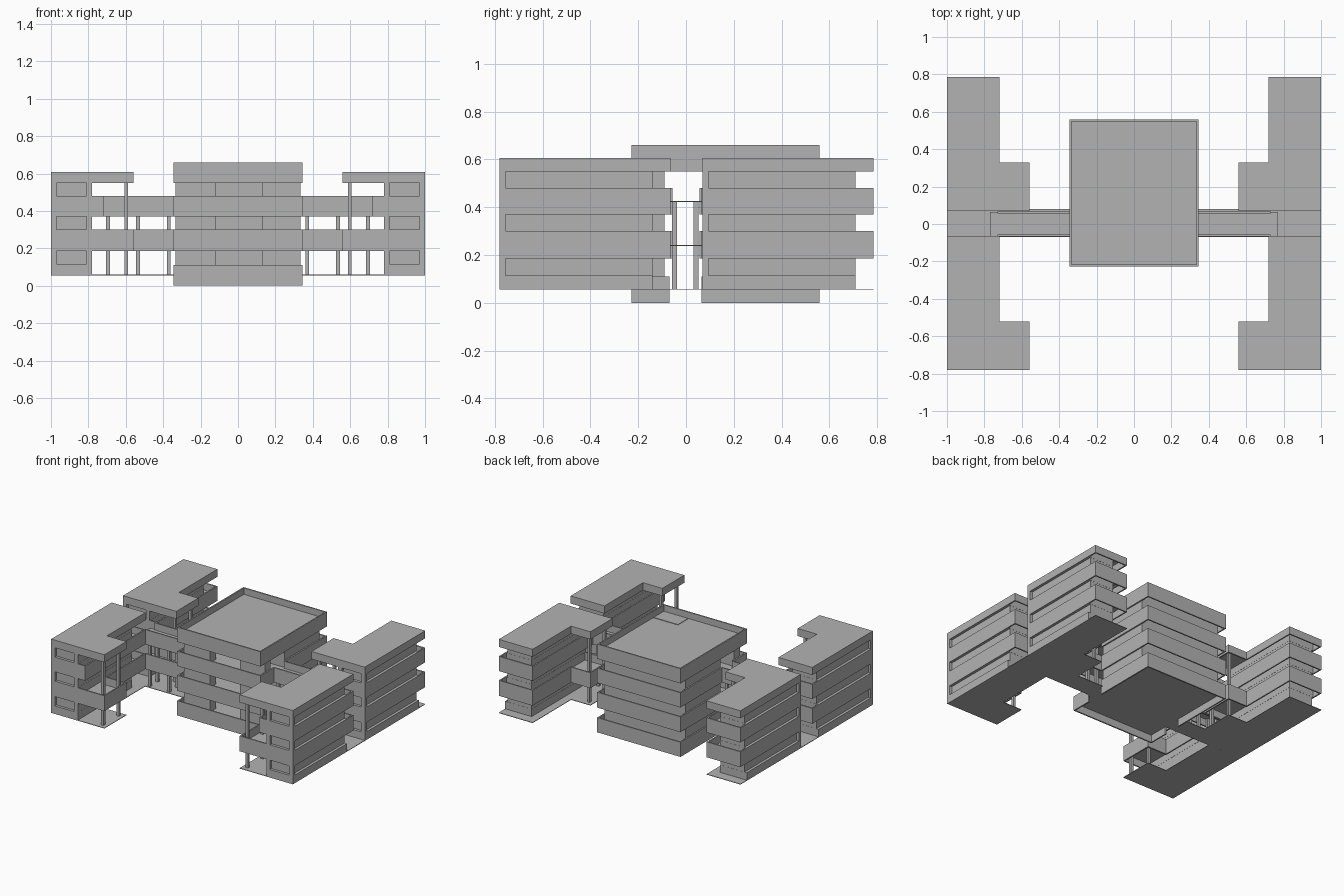
import bpy, bmesh
from mathutils import Matrix, Vector

if "Cube" in bpy.data.objects:
    bpy.data.objects.remove(bpy.data.objects["Cube"])

concrete = bpy.data.materials.new("concrete_grey")
concrete.diffuse_color = (0.45, 0.45, 0.45, 1)
concrete.use_nodes = True
concrete.node_tree.nodes["Principled BSDF"].inputs["Base Color"].default_value = concrete.diffuse_color

T = 0.01                                        # parapet thickness
BANDS = [(0.185, 0.30), (0.37, 0.48)]           # parapet heights
WINDOWS = [(0.115, 0.185), (0.30, 0.37), (0.48, 0.55)]
FLOORS = [0.24, 0.425]
GROUND = 0.057


def build(name, boxes, side=1, dy=0.0):
    """One object from boxes (x0, x1, y0, y1, z0, z1); side=-1 flips x."""
    bm = bmesh.new()
    for x0, x1, y0, y1, z0, z1 in boxes:
        if side < 0:
            x0, x1 = -x1, -x0
        mid = Vector(((x0 + x1) / 2, (y0 + y1) / 2 + dy, (z0 + z1) / 2))
        size = Matrix.Diagonal((x1 - x0, y1 - y0, z1 - z0, 1))
        bmesh.ops.create_cube(bm, size=1, matrix=Matrix.Translation(mid) @ size)
    mesh = bpy.data.meshes.new(name)
    bm.to_mesh(mesh)
    bm.free()
    mesh.materials.append(concrete)
    ob = bpy.data.objects.new(name, mesh)
    bpy.context.collection.objects.link(ob)


def wall(path, z0, z1):
    """Thin upright wall boxes along an axis-aligned path."""
    h = T / 2
    return [(min(a[0], b[0]) - h, max(a[0], b[0]) + h,
             min(a[1], b[1]) - h, max(a[1], b[1]) + h, z0, z1)
            for a, b in zip(path, path[1:])]


def sheet(x0, x1, y0, y1, z):
    return (x0, x1, y0, y1, z - 0.002, z + 0.002)


def post(x, y, z1):
    return (x - 0.01, x + 0.01, y - 0.01, y + 0.01, GROUND, z1)


# --- four L-shaped wings (right-hand front wing, mirrored and shifted) ---
IN, OUT, ELL = 0.725, 0.995, 0.565              # parapet centre lines in x
S, N, E = -0.775, -0.07, -0.525                 # parapet centre lines in y
for side, sn in ((1, "right"), (-1, "left")):
    for dy, dn in ((0.0, "front"), (0.85, "back")):
        tag = f"_{dn}_{sn}"
        # solid sills, recessed window strips and corner piers
        levels = [(GROUND, 0.115)] + BANDS + [(0.55, 0.60)]
        build("wing_sills" + tag,
              [(0.78, 1.0, -0.78, -0.14, a, b) for a, b in levels], side, dy)
        build("wing_windows" + tag,
              [(0.781, 0.98, -0.76, -0.141, a, b) for a, b in WINDOWS], side, dy)
        piers = []
        for a, b in WINDOWS:
            piers += [(0.97, 1.0, -0.78, -0.755, a, b),
                      (0.78, 0.81, -0.78, -0.755, a, b)]
        build("wing_piers" + tag, piers, side, dy)
        # gallery parapets: lower one wraps the porch, upper one is straight
        lower = [(OUT, -0.14), (OUT, N), (IN, N), (IN, E), (ELL, E), (ELL, S), (0.785, S)]
        upper = [(OUT, -0.14), (OUT, N), (IN, N), (IN, S), (0.785, S)]
        build("gallery_lower" + tag, wall(lower, *BANDS[0]), side, dy)
        build("gallery_upper" + tag, wall(upper, *BANDS[1]), side, dy)
        # thin floors
        slabs = [sheet(0.73, 0.99, -0.77, N, z) for z in FLOORS]
        slabs.append(sheet(0.57, 0.73, -0.77, E, FLOORS[0]))
        slabs += [sheet(0.72, 1.0, -0.78, -0.065, GROUND),
                  sheet(0.56, 0.72, -0.78, -0.52, GROUND)]
        build("wing_floors" + tag, slabs, side, dy)
        # roof: thin top with hanging skirt
        skirt = [(OUT, S), (OUT, N), (IN, N), (IN, E), (ELL, E), (ELL, S), (OUT, S)]
        roof = wall(skirt, 0.55, 0.606)
        roof += [sheet(0.72, 1.0, -0.78, -0.065, 0.605),
                 sheet(0.56, 0.72, -0.78, -0.52, 0.605)]
        build("wing_roof" + tag, roof, side, dy)
        # porch columns
        build("porch_columns" + tag,
              [post(0.597, -0.74, 0.60), post(0.597, -0.56, 0.60)], side, dy)

    # --- bridge between the wings and the central block ---
    parapets = []
    for z0, z1 in BANDS:
        for y in (-0.062, 0.062):
            parapets += wall([(0.345, y), (0.725, y)], z0, z1)
    build(f"bridge_parapets_{sn}", parapets, side)
    decks = [sheet(0.34, 0.77, -0.065, 0.065, z) for z in FLOORS]
    decks += [sheet(0.34, 1.0, -0.07, 0.08, GROUND)]
    build(f"bridge_decks_{sn}", decks, side)
    build(f"bridge_columns_{sn}",
          [post(x, y, 0.425) for x in (0.37, 0.535, 0.695) for y in (-0.048, 0.042)], side)

# --- central block ---
W, F, B = 0.34, -0.222, 0.553                   # parapet centre lines
bands = []
for z0, z1 in [(0.0, 0.11)] + BANDS:            # open where the bridges enter
    bands += wall([(W, -0.075), (W, F), (-W, F), (-W, -0.075)], z0, z1)
    bands += wall([(W, 0.07), (W, B), (-W, B), (-W, 0.07)], z0, z1)
build("central_bands", bands)
build("central_roof_parapet",
      wall([(W, F), (W, B), (-W, B), (-W, F), (W, F)], 0.55, 0.66))
build("central_floors",
      [sheet(-0.34, 0.34, F, B, z) for z in [GROUND] + FLOORS + [0.61]])
# rooms set back behind the galleries, with an open hall at the front
build("central_rooms", [(-0.334, -0.12, -0.16, -0.09, GROUND, 0.609),
                        (0.13, 0.334, -0.16, -0.09, GROUND, 0.609),
                        (-0.334, 0.334, 0.07, 0.485, GROUND, 0.609)])
# roof hatch
build("roof_hatch", [(0.13, 0.33, -0.21, -0.09, 0.61, 0.616)])
